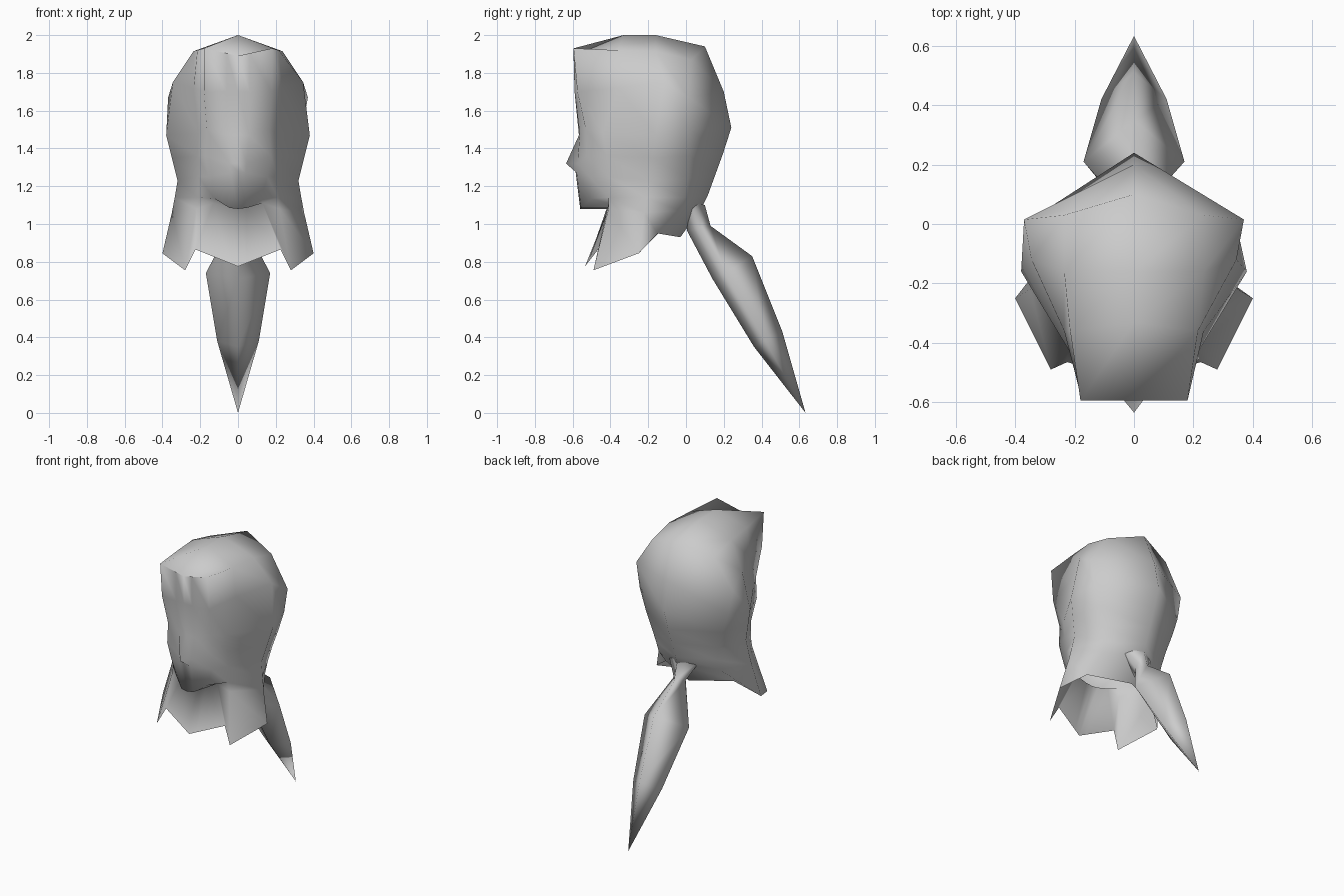
import bpy, bmesh

cube = bpy.data.objects.get("Cube")
if cube:
    bpy.data.objects.remove(cube)

grey = bpy.data.materials.new("plain grey")
grey.use_nodes = True
grey.diffuse_color = (0.6, 0.6, 0.6, 1)
grey.node_tree.nodes["Principled BSDF"].inputs["Base Color"].default_value = (0.6, 0.6, 0.6, 1)


def loft(name, rows):
    """Skin the left half between rows of points, mirror it and shade it smooth."""
    bm = bmesh.new()
    for side in (1, -1):
        grid = [[bm.verts.new((side * x, y, z)) for x, y, z in row] for row in rows]
        for upper, lower in zip(grid, grid[1:]):
            for i in range(len(upper) - 1):
                quad = [upper[i], lower[i], lower[i + 1], upper[i + 1]]
                bm.faces.new(quad if side == 1 else quad[::-1])
    bmesh.ops.remove_doubles(bm, verts=bm.verts, dist=0.0005)
    bmesh.ops.recalc_face_normals(bm, faces=bm.faces)
    mesh = bpy.data.meshes.new(name)
    bm.to_mesh(mesh)
    bm.free()
    mesh.materials.append(grey)
    mesh.shade_smooth()
    obj = bpy.data.objects.new(name, mesh)
    bpy.context.collection.objects.link(obj)


# Face columns: centre line, beside the nose, cheek edge; from the crown to the front hem
face = [
    [(0, -.595, 1.89), (0, -.595, 1.89), (0, -.595, 1.89)],
    [(0, -.595, 1.89), (.06, -.595, 1.903), (.18, -.595, 1.93)],
    [(0, -.59, 1.70), (.06, -.59, 1.70), (.18, -.575, 1.70)],
    [(0, -.567, 1.47), (.06, -.562, 1.47), (.165, -.53, 1.50)],
    [(0, -.635, 1.32), (.045, -.575, 1.32), (.175, -.525, 1.36)],
    [(0, -.585, 1.28), (.04, -.578, 1.27), (.155, -.51, 1.25)],
    [(0, -.56, 1.08), (.045, -.555, 1.085), (.125, -.50, 1.135)],
    [(0, -.41, 1.08), (.045, -.41, 1.085), (.13, -.41, 1.11)],
    [(0, -.535, .775), (.045, -.521, .793), (.225, -.465, .865)],
]

# Hair columns: temple, side, back corner, back centre
hair = [
    [(0, -.33, 2.0), (0, -.16, 2.0), (0, .10, 1.94), (0, .10, 1.94)],
    [(.215, -.36, 1.92), (.235, -.16, 1.915), (.235, .03, 1.87), (0, .10, 1.94)],
    [(.235, -.36, 1.72), (.345, -.12, 1.75), (.37, .015, 1.67), (0, .20, 1.70)],
    [(.21, -.44, 1.48), (.38, -.16, 1.47), (.34, .02, 1.50), (0, .24, 1.51)],
    [(.215, -.42, 1.36), (.35, -.18, 1.35), (.295, .02, 1.36), (0, .195, 1.37)],
    [(.21, -.41, 1.25), (.32, -.20, 1.23), (.255, .01, 1.24), (0, .155, 1.26)],
    [(.21, -.41, 1.14), (.335, -.21, 1.14), (.235, -.01, 1.14), (0, .115, 1.15)],
    [(.22, -.41, 1.08), (.35, -.22, 1.06), (.23, -.03, 1.07), (0, .085, 1.09)],
    [(.28, -.49, .755), (.40, -.25, .845), (.26, -.15, .95), (0, -.03, .93)],
]
loft("head_and_hair", [f + h for f, h in zip(face, hair)])

# Ponytail: diamond sections from a flared root through a pinch to the tip
loft("ponytail", [
    [(0, .10, 1.10), (.125, .02, 1.12), (0, .01, 1.05)],
    [(0, .13, .99), (.045, .07, .98), (0, .005, .965)],
    [(0, .35, .83), (.17, .21, .74), (0, .14, .71)],
    [(0, .51, .43), (.11, .42, .38), (0, .36, .35)],
    [(0, .633, 0)] * 3,
])
